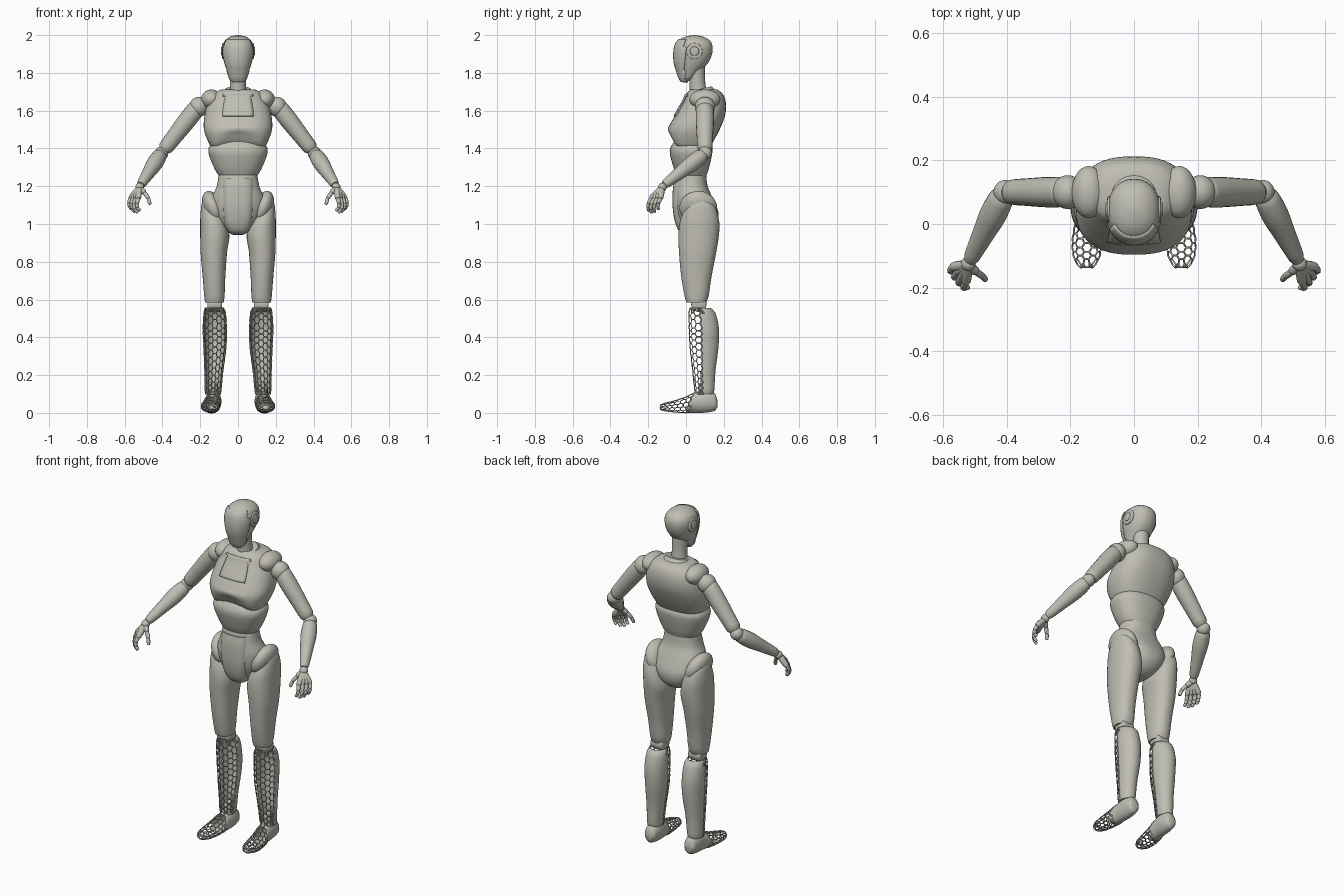
import bpy, bmesh, math
from mathutils import Vector, Matrix

cube = bpy.data.objects.get("Cube")
if cube:
    bpy.data.objects.remove(cube, do_unlink=True)

shell = bpy.data.materials.new("warm_grey")
shell.use_nodes = True
COLOUR = (0.52, 0.51, 0.45, 1)
shell.diffuse_color = COLOUR
bsdf = next(n for n in shell.node_tree.nodes if n.type == 'BSDF_PRINCIPLED')
bsdf.inputs["Base Color"].default_value = COLOUR


def finish(name, bm, mirror=False, thick=0, wire=0):
    """Turn a bmesh into a smooth-shaded object with its modifiers."""
    bmesh.ops.recalc_face_normals(bm, faces=bm.faces)
    me = bpy.data.meshes.new(name)
    bm.to_mesh(me)
    bm.free()
    me.materials.append(shell)
    ob = bpy.data.objects.new(name, me)
    bpy.context.collection.objects.link(ob)
    bpy.ops.object.select_all(action='DESELECT')
    ob.select_set(True)
    bpy.context.view_layer.objects.active = ob
    bpy.ops.object.shade_smooth_by_angle(angle=math.radians(40))
    if thick:
        mod = ob.modifiers.new("thickness", 'SOLIDIFY')
        mod.thickness, mod.offset = abs(thick), (1 if thick > 0 else -1)
    if wire:
        mod = ob.modifiers.new("lattice", 'WIREFRAME')
        mod.thickness, mod.use_boundary = wire, True
    if mirror:
        ob.modifiers.new("other_side", 'MIRROR')
    return ob


def resample(rings, step):
    """Catmull-Rom through the rings, with even spacing along the part."""
    out = []
    for i in range(len(rings) - 1):
        p0, p1, p2, p3 = (rings[min(max(j, 0), len(rings) - 1)] for j in range(i - 1, i + 3))
        k = max(1, round(abs(p2[0] - p1[0]) / step))
        for s in range(k):
            t = s / k
            out.append([b + t / 2 * (c - a + t * (2 * a - 5 * b + 4 * c - d + t * (3 * (b - c) + d - a)))
                        for a, b, c, d in zip(p0, p1, p2, p3)])
    return out + [list(rings[-1])]


def loft(name, rings, n=36, p=2.0, along='z', warp=None, keep=None,
         mirror=False, thick=0, hexes=False, step=0.012):
    """Rings are (position, centre x, half width, near edge, far edge)."""
    bm = bmesh.new()
    grid = []
    for r, (h, cx, a, lo, hi) in enumerate(resample(rings, step)):
        row = []
        for c in range(n):
            ang = 2 * math.pi * (c + (0.5 * (r % 2) if hexes else 0)) / n
            co, si = math.cos(ang), math.sin(ang)
            x = cx + a * math.copysign(abs(co) ** (2 / p), co)
            d = (lo + hi) / 2 + (hi - lo) / 2 * math.copysign(abs(si) ** (2 / p), si)
            v = Vector((x, d, h) if along == 'z' else (x, h, d))
            row.append(bm.verts.new(warp(v) if warp else v))
        grid.append(row)
    for r in range(len(grid) - 1):
        lo, up = grid[r], grid[r + 1]
        for c in range(n):
            e = (c + 1) % n
            if not hexes:
                bm.faces.new((lo[c], lo[e], up[e], up[c]))
            elif r % 2 == 0:
                bm.faces.new((lo[c], lo[e], up[c]))
                bm.faces.new((lo[c], up[c], up[c - 1]))
            else:
                bm.faces.new((lo[c], lo[e], up[e]))
                bm.faces.new((lo[c], up[e], up[c]))
    if hexes:
        # merging around every third vertex leaves a honeycomb
        centres = [v for r, row in enumerate(grid[1:-1], 1) for c, v in enumerate(row)
                   if (c - r // 2 - r) % 3 == 0]
        bmesh.ops.dissolve_verts(bm, verts=centres)
    else:
        bm.faces.new(grid[0])
        bm.faces.new(grid[-1])
    if keep:
        away = [f for f in bm.faces if not keep(f.calc_center_median())]
        bmesh.ops.delete(bm, geom=away, context='FACES')
    return finish(name, bm, mirror, thick, 0.006 if hexes else 0)


def tube(bm, a, b, profile, n=20):
    """Round bone from a to b; profile is (fraction, radius)."""
    a, b = Vector(a), Vector(b)
    rot = Vector((0, 0, 1)).rotation_difference(b - a)
    rows = []
    for t, r in resample([(t, r) for t, r in profile], 0.08):
        ring = [(math.cos(2 * math.pi * i / n), math.sin(2 * math.pi * i / n)) for i in range(n)]
        rows.append([bm.verts.new(a.lerp(b, t) + rot @ Vector((r * x, r * y, 0))) for x, y in ring])
    for lo, up in zip(rows, rows[1:]):
        for i in range(n):
            j = (i + 1) % n
            bm.faces.new((lo[i], lo[j], up[j], up[i]))
    bm.faces.new(rows[0])
    bm.faces.new(rows[-1])


def limb(name, a, b, profile, mirror=True):
    bm = bmesh.new()
    tube(bm, a, b, profile)
    finish(name, bm, mirror)


def ball(name, centre, size, tilt=0):
    bm = bmesh.new()
    mat = Matrix.Translation(centre) @ Matrix.Rotation(tilt, 4, 'Y') @ Matrix.Diagonal((*size, 1))
    bmesh.ops.create_uvsphere(bm, u_segments=28, v_segments=18, radius=1, matrix=mat)
    finish(name, bm, True)


def disc(name, x0, x1, y, z, r):
    limb(name, (x0, y, z), (x1, y, z), [(0, r * .85), (.15, r), (.85, r), (1, r * .85)])


def clamp(v):
    return min(max(v, 0), 1)


# Head, face mask and ears
head = [(1.755, 0, .028, -.025, .01), (1.77, 0, .043, -.034, .035), (1.81, 0, .057, -.048, .075),
        (1.85, 0, .071, -.06, .115), (1.90, 0, .082, -.063, .138), (1.945, 0, .081, -.056, .14),
        (1.975, 0, .066, -.036, .122), (1.994, 0, .036, .0, .085), (2.0, 0, .01, .035, .055)]
loft("head", head, p=2.2)
loft("face_mask", head, p=2.2, thick=.005, keep=lambda c: c.y < -.005 and c.z < 1.975)
disc("ear_disc", .066, .084, .045, 1.915, .042)
disc("ear_hub", .07, .089, .045, 1.915, .024)

# Neck and collar
limb("neck", (0, .07, 1.62), (0, .052, 1.85), [(0, .055), (.3, .046), (.6, .042), (1, .048)], False)
loft("collar", [(1.65, 0, .10, .0, .17), (1.69, 0, .085, .01, .155), (1.715, 0, .065, .025, .135)],
     warp=lambda v: Vector((v.x, v.y, v.z + .25 * (v.y - .08))))


# Chest with an arched lower front edge
def arch(v):
    front = clamp(-v.y / .08) * clamp(1 - (v.x / .13) ** 2)
    v.z += .06 * front * clamp((1.52 - v.z) / .1)
    return v


chest = [(1.39, 0, .12, -.06, .115), (1.42, 0, .15, -.085, .135), (1.50, 0, .18, -.095, .178),
         (1.58, 0, .176, -.055, .208), (1.65, 0, .155, -.015, .21), (1.695, 0, .125, .005, .19),
         (1.712, 0, .09, .025, .165)]
loft("chest", chest, n=48, p=2.5, warp=arch)
loft("breast_plate", chest, n=48, p=2.5, thick=.006, warp=arch,
     keep=lambda c: c.y < .05 and abs(c.x) < .075 and 1.57 < c.z < 1.69)
ball("shoulder_pad", (.142, .1, 1.66), (.054, .082, .052), .35)

# Abdomen
loft("rib_section", [(1.25, 0, .10, -.045, .105), (1.29, 0, .125, -.063, .12), (1.37, 0, .155, -.085, .138),
                     (1.41, 0, .151, -.08, .138), (1.45, 0, .11, -.05, .11)], n=48, p=2.3,
     warp=lambda v: Vector((v.x, v.y, v.z + .3 * clamp(abs(v.x) - .03) * clamp(1.4 - v.z))))
loft("pelvis", [(1.28, 0, .10, -.045, .105), (1.20, 0, .113, -.06, .115), (1.13, 0, .142, -.06, .145),
                (1.06, 0, .135, -.055, .172), (1.00, 0, .10, -.04, .165), (.96, 0, .06, -.01, .13),
                (.942, 0, .025, .02, .09)], n=48, p=2.3)
loft("belly_plate", [(1.24, 0, .08, -.06, .05), (1.18, 0, .084, -.07, .05), (1.08, 0, .082, -.07, .05),
                     (1.0, 0, .07, -.055, .06), (.955, 0, .05, -.03, .08), (.945, 0, .03, .0, .07)], p=3)
ball("hip_cover", (.13, .065, 1.085), (.052, .1, .095), .4)


# Legs
def slant(v):
    v.z += .5 * (v.x - .13) * clamp((v.z - .85) / .2)
    return v


loft("thigh", [(1.105, .128, .045, .035, .125), (1.085, .128, .062, .0, .155), (1.02, .126, .073, -.03, .175),
               (.95, .123, .077, -.04, .175), (.85, .128, .07, -.037, .16), (.72, .127, .06, -.025, .135),
               (.62, .125, .054, -.008, .12), (.585, .125, .049, .002, .107)],
     p=2.2, warp=slant, mirror=True)
disc("knee_joint", .085, .162, .068, .575, .04)
calf = [(.555, .125, .048, .022, .13), (.53, .123, .058, .014, .155), (.45, .123, .063, .016, .174),
        (.35, .122, .06, .02, .172), (.22, .128, .049, .035, .156), (.12, .132, .043, .045, .15),
        (.10, .132, .04, .05, .145)]
loft("calf_shell", calf, thick=-.006, mirror=True, keep=lambda c: c.y > .08)
loft("shin_lattice", calf, n=24, hexes=True, step=.018, mirror=True, keep=lambda c: c.y < .085)
limb("ankle", (.131, .095, .08), (.131, .095, .16), [(0, .032), (.5, .028), (1, .022)])

# Feet
foot = [(.166, .13, .02, .03, .07), (.155, .13, .033, .012, .1), (.11, .13, .042, .002, .122),
        (.05, .133, .042, .0, .11), (.0, .14, .046, .0, .086), (-.06, .147, .048, .004, .065),
        (-.11, .149, .039, .01, .052), (-.136, .149, .02, .018, .042)]
loft("heel_shell", foot, along='y', thick=-.006, mirror=True, keep=lambda c: c.y > .4 * c.z - .005)
loft("toe_lattice", foot, n=18, along='y', hexes=True, step=.014, mirror=True,
     keep=lambda c: c.y < .4 * c.z + .005)

# Arms
ball("shoulder_joint", (.208, .1, 1.62), (.05, .053, .053))
limb("upper_arm", (.21, .1, 1.625), (.395, .1, 1.388),
     [(0, .03), (.05, .045), (.3, .048), (.7, .043), (.94, .039), (1, .027)])
ball("elbow_joint", (.405, .1, 1.375), (.036, .038, .036))
limb("forearm", (.408, .098, 1.372), (.515, -.115, 1.207),
     [(0, .026), (.06, .038), (.3, .043), (.6, .035), (.95, .025), (1, .019)])
ball("wrist_joint", (.52, -.125, 1.195), (.023, .023, .023))

# Hands: four fingers and a thumb, each a chain of short bones
bm = bmesh.new()


def chain(points, radii):
    for a, b, r in zip(points, points[1:], radii):
        tube(bm, a, b, [(-.08, r * .45), (.06, r), (.9, r * .95), (1.06, r * .45)], 10)


wrist = Vector((.521, -.128, 1.192))
for i in range(4):
    base = Vector((.528, -.185, 1.135)).lerp(Vector((.57, -.135, 1.135)), i / 3)
    reach = (.9, 1.05, 1, .8)[i]
    chain([wrist.lerp(base, .1), base, base + reach * Vector((.009, -.015, -.03)),
           base + reach * Vector((.005, -.018, -.054)), base + reach * Vector((-.01, -.014, -.072))],
          (.016, .0105, .0095, .0085))
chain([wrist, Vector((.495, -.15, 1.165)), Vector((.474, -.165, 1.135)), Vector((.466, -.175, 1.105))],
      (.015, .011, .0095))
finish("hand", bm, True)
